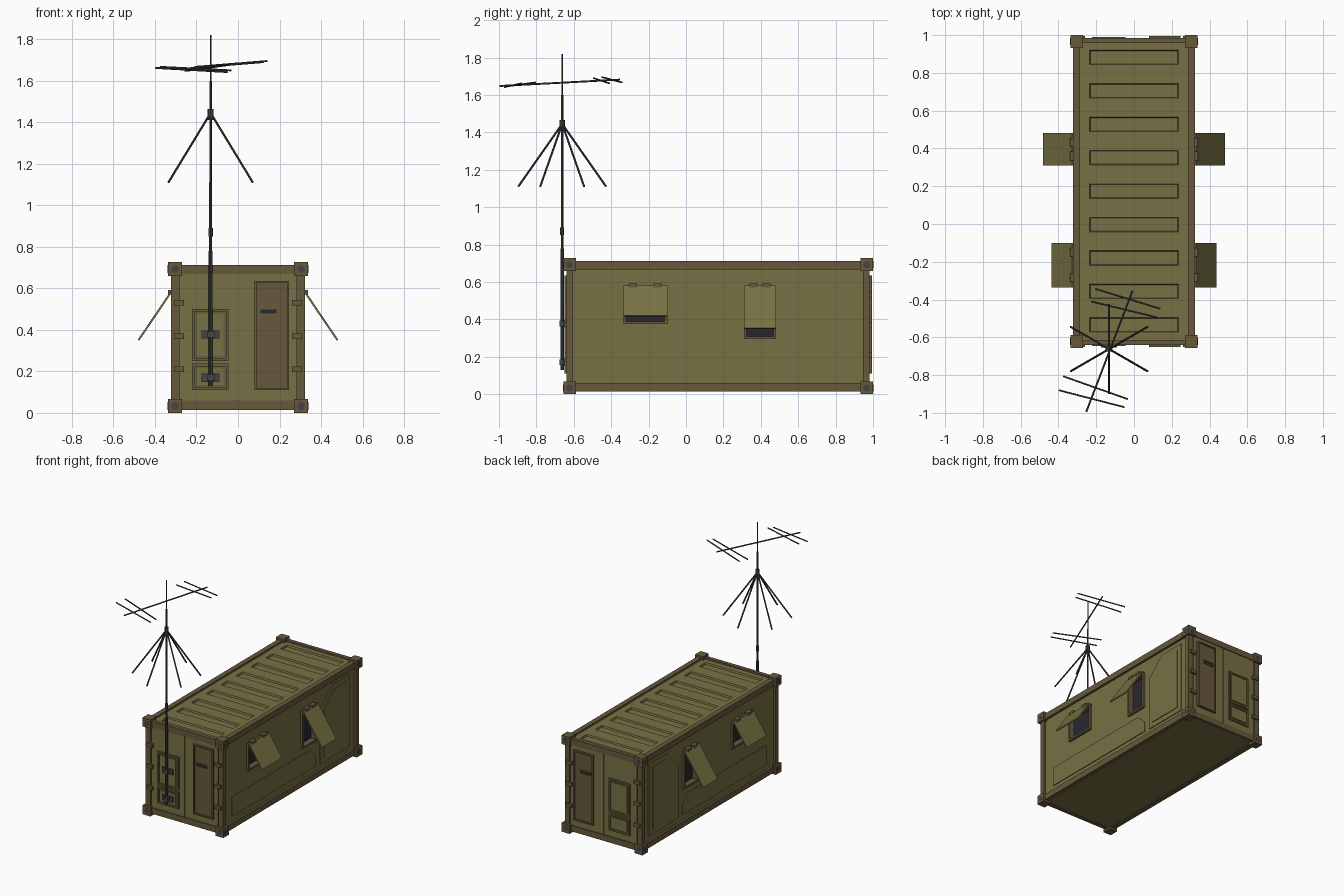
import bpy, bmesh, math
from mathutils import Vector

if "Cube" in bpy.data.objects:
    bpy.data.objects.remove(bpy.data.objects["Cube"])

CY, L = 0.172, 0.828          # middle and half length of the container


def mat(name, r, g, b):
    m = bpy.data.materials.new(name)
    m.diffuse_color = (r, g, b, 1)
    m.use_nodes = True
    m.node_tree.nodes["Principled BSDF"].inputs["Base Color"].default_value = m.diffuse_color
    return m


OLIVE = mat("olive", 0.185, 0.165, 0.058)
DRAB = mat("dark_olive", 0.135, 0.115, 0.045)
BROWN = mat("brown", 0.135, 0.098, 0.045)
METAL = mat("dark_metal", 0.06, 0.06, 0.065)
BLACK = mat("window_black", 0.02, 0.022, 0.028)


def finish(bm, name, *mats):
    bmesh.ops.recalc_face_normals(bm, faces=bm.faces)
    me = bpy.data.meshes.new(name)
    bm.to_mesh(me)
    bm.free()
    ob = bpy.data.objects.new(name, me)
    bpy.context.collection.objects.link(ob)
    for m in mats:
        me.materials.append(m)
    return ob


def add_box(bm, a, b):
    a, b = Vector(a), Vector(b)
    vs = bmesh.ops.create_cube(bm, size=1)["verts"]
    for v in vs:
        v.co = Vector([(a[i] + b[i]) / 2 + v.co[i] * abs(b[i] - a[i]) for i in range(3)])
    return vs


def box(name, a, b, m):
    bm = bmesh.new()
    add_box(bm, a, b)
    return finish(bm, name, m)


# box whose outward face is inset and pushed in (or out)
def tray(name, a, b, out, border, depth, m, inner=None):
    bm = bmesh.new()
    add_box(bm, a, b)
    out = Vector(out)
    bm.normal_update()
    f = max(bm.faces, key=lambda f: f.normal.dot(out))
    bmesh.ops.inset_individual(bm, faces=[f], thickness=border)
    f2 = bmesh.ops.extrude_discrete_faces(bm, faces=[f])["faces"][0]
    bmesh.ops.translate(bm, verts=f2.verts, vec=out * depth)
    f2.material_index = 1
    return finish(bm, name, m, inner or m)


def prism(name, pts, vec, m):
    bm = bmesh.new()
    f = bm.faces.new([bm.verts.new(p) for p in pts])
    r = bmesh.ops.extrude_face_region(bm, geom=[f], use_keep_orig=True)["geom"]
    bmesh.ops.translate(bm, verts=[v for v in r if isinstance(v, bmesh.types.BMVert)], vec=vec)
    return finish(bm, name, m)


def rod(name, p, q, r, m=METAL, n=8):
    p, q = Vector(p), Vector(q)
    bm = bmesh.new()
    bmesh.ops.create_cone(bm, cap_ends=True, segments=n, radius1=r, radius2=r, depth=(q - p).length)
    ob = finish(bm, name, m)
    ob.matrix_world = (q - p).to_track_quat("Z", "Y").to_matrix().to_4x4()
    ob.location = (p + q) / 2
    return ob


# body, with roof recesses and window pockets cut out
body = box("body", (-0.305, CY - 0.8, 0.02), (0.305, CY + 0.8, 0.70), OLIVE)
windows = [(-0.335, -0.10, 0.375, 0.437, 0.42), (0.31, 0.482, 0.295, 0.483, 0.353)]
bm = bmesh.new()
for i in range(9):
    y = 0.882 - 0.177 * i
    for v in add_box(bm, (-0.24, y - 0.043, 0.688), (0.24, y + 0.043, 0.712)):
        if v.co.z < 0.7:
            v.co.x *= 0.965
            v.co.y = y + (v.co.y - y) * 0.8
for y0, y1, z0, _, _ in windows:
    for s in (-1, 1):
        add_box(bm, (s * 0.272, y0 + 0.01, z0 + 0.01), (s * 0.35, y1 - 0.01, 0.57))
cutter = finish(bm, "cutter", OLIVE)
mod = body.modifiers.new("cut", "BOOLEAN")
mod.object, mod.solver = cutter, "EXACT"
bpy.context.view_layer.objects.active = body
bpy.ops.object.modifier_apply(modifier=mod.name)
bpy.data.objects.remove(cutter)

# long and cross rails
for z0, z1, level in ((0.015, 0.06, "bottom"), (0.668, 0.713, "top")):
    for s in (-1, 1):
        box(level + "_side_rail", (s * 0.285, CY - 0.81, z0), (s * 0.322, CY + 0.81, z1), BROWN)
        box(level + "_end_rail", (-0.3, CY + s * 0.785, z0), (0.3, CY + s * 0.812, z1), BROWN)

for sx in (-1, 1):
    for sy in (-1, 1):
        def P(x, d, z):
            return (sx * x, CY + sy * d, z)
        # corner posts, castings and their holes
        box("corner_post", P(0.283, 0.775, 0.03), P(0.322, 0.81, 0.7), BROWN)
        for z in (0.0, 0.66):
            box("corner_casting", P(0.27, 0.76, z), P(0.337, L, z + 0.067), BROWN)
            rod("casting_hole", P(0.304, L - 0.01, z + 0.033), P(0.304, L + 0.0015, z + 0.033), 0.019, METAL, 12)
            rod("casting_hole", P(0.327, 0.794, z + 0.033), P(0.3385, 0.794, z + 0.033), 0.019, METAL, 12)
        # end door leaves and hinges
        box("door_leaf", P(0.002, 0.79, 0.06), P(0.276, 0.806, 0.668), OLIVE)
        for z in (0.21, 0.37, 0.53):
            box("door_hinge", P(0.26, 0.795, z - 0.013), P(0.308, 0.822, z + 0.013), BROWN)

# end fittings: service hatches, narrow door and its handle
for sy, end in ((-1, "front"), (1, "back")):
    def E(x, d, z):
        return (x, CY + sy * d, z)
    out = (0, sy, 0)
    for z0, z1, part in ((0.25, 0.5, "upper"), (0.11, 0.237, "lower")):
        tray(f"{end}_{part}_hatch", E(-0.222, 0.8, z0), E(-0.045, 0.817, z1), out, 0.018, -0.008, DRAB)
        box(f"{end}_{part}_hatch_panel", E(-0.198, 0.8, z0 + 0.024), E(-0.069, 0.815, z1 - 0.024), OLIVE)
    tray(end + "_narrow_door", E(0.08, 0.8, 0.11), E(0.245, 0.822, 0.635), out, 0.014, -0.009, BROWN)
    tray(end + "_door_handle", E(0.103, 0.8, 0.475), E(0.19, 0.82, 0.502), out, 0.006, -0.004, DRAB, BLACK)

# side fittings, mirrored left and right
lower = [(-0.515, 0.10), (0.485, 0.10), (0.485, 0.175), (0.415, 0.245), (-0.515, 0.245)]
tall = [(0.535, 0.095), (0.885, 0.095), (0.885, 0.635), (0.675, 0.635), (0.535, 0.50)]
inner = [(0.572, 0.132), (0.845, 0.132), (0.845, 0.60), (0.69, 0.60), (0.572, 0.485)]
for s in (-1, 1):
    for name, pts, d in (("lower_side_panel", lower, 0.006), ("tall_side_panel", tall, 0.006),
                         ("tall_side_panel_centre", inner, 0.011)):
        prism(name, [(s * 0.30, y, z) for y, z in pts], (s * (0.005 + d), 0, 0), OLIVE)
    for y0, y1, z0, fx, fz in windows:
        tray("window", (s * 0.268, y0, z0), (s * 0.322, y1, 0.58), (s, 0, 0), 0.02, -0.042, BROWN, BLACK)
        # propped-open flap and its hinges
        n = Vector((0.58 - fz, 0, fx - 0.325)).normalized() * -0.009
        prism("window_flap", [(s * 0.328, y0, 0.582), (s * 0.328, y1, 0.582), (s * fx, y1, fz), (s * fx, y0, fz)],
              (s * n.x, 0, n.z), OLIVE)
        for y in (y0 + 0.05, y1 - 0.05):
            box("flap_hinge", (s * 0.30, y - 0.023, 0.571), (s * 0.338, y + 0.023, 0.591), BROWN)

# telescopic mast with clamps and joints
MX, MY = -0.132, -0.662
for z in (0.17, 0.378):
    box("mast_bracket", (MX - 0.043, -0.654, z - 0.02), (MX + 0.043, -0.635, z + 0.02), METAL)
    box("mast_clamp", (MX - 0.018, -0.675, z - 0.015), (MX + 0.018, -0.64, z + 0.015), METAL)
for z0, z1, r, part in ((0.13, 0.78, 0.009, "mast_lower"), (0.78, 1.11, 0.0075, "mast_middle"),
                        (1.11, 1.60, 0.006, "mast_upper"), (1.60, 1.82, 0.004, "mast_tip"),
                        (0.85, 0.89, 0.011, "mast_joint"), (1.41, 1.465, 0.015, "mast_hub")):
    rod(part, (MX, MY, z0), (MX, MY, z1), r)

# six drooping spokes
for i in range(6):
    a = math.radians(30 + 60 * i)
    rod("spoke", (MX, MY, 1.445), (MX + 0.235 * math.cos(a), MY + 0.235 * math.sin(a), 1.11), 0.0055)

# tilted boom with two pairs of cross elements
rod("antenna_boom", (-0.253, -0.995, 1.648), (-0.008, -0.354, 1.682), 0.005)
for p, q in (((-0.205, -0.343, 1.667), (0.14, -0.449, 1.695)), ((-0.227, -0.41, 1.662), (0.122, -0.494, 1.69)),
             ((-0.375, -0.806, 1.667), (-0.033, -0.927, 1.65)), ((-0.398, -0.88, 1.662), (-0.05, -0.97, 1.642))):
    rod("antenna_element", p, q, 0.0045)
